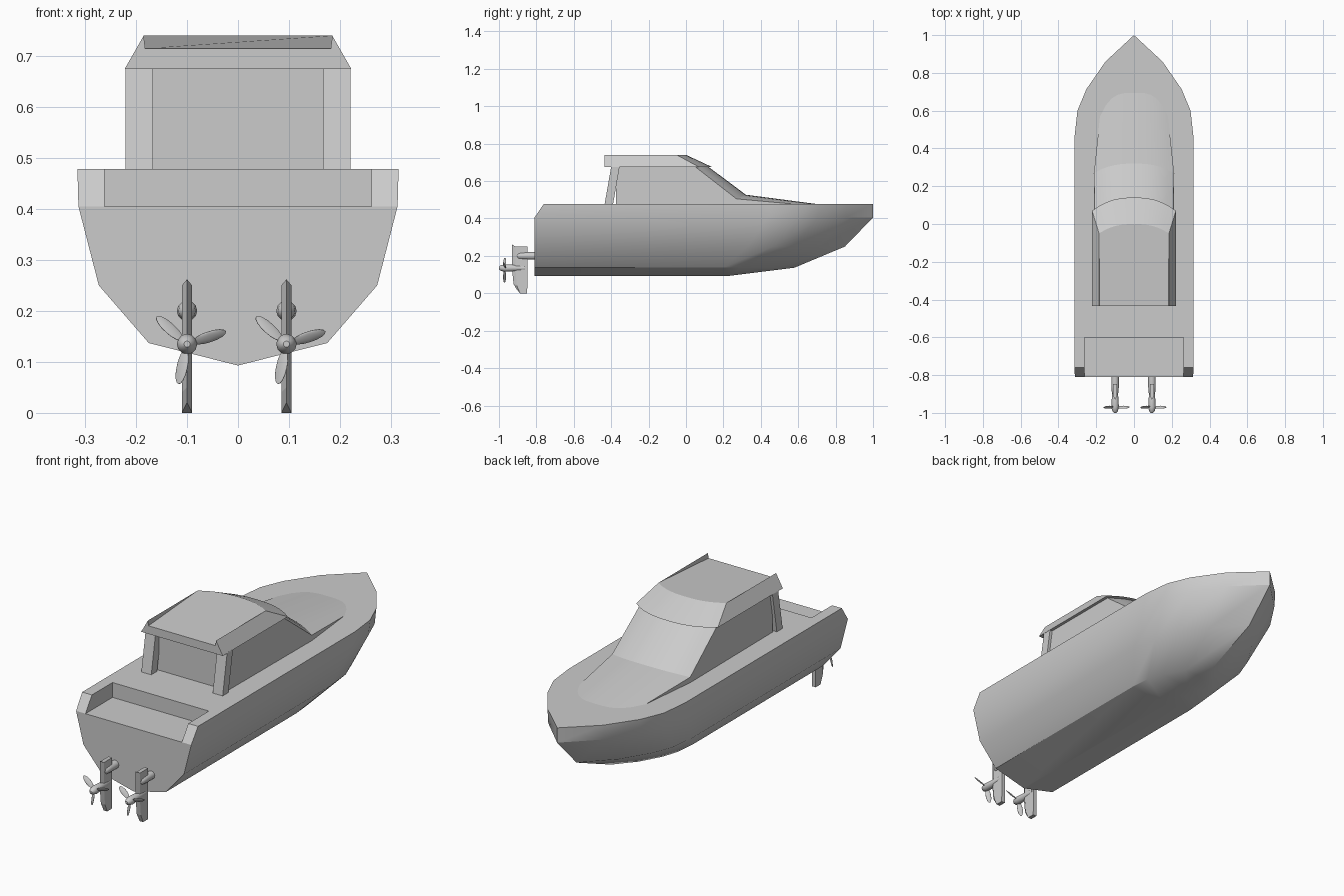
import bpy, bmesh
from math import radians, sin, cos, pi
from mathutils import Matrix

cube = bpy.data.objects.get("Cube")
if cube:
    bpy.data.objects.remove(cube, do_unlink=True)

GREY = (0.6, 0.6, 0.6, 1)
paint = bpy.data.materials.new("plain grey")
paint.use_nodes = True
paint.diffuse_color = GREY
shader = next(n for n in paint.node_tree.nodes if n.type == 'BSDF_PRINCIPLED')
shader.inputs["Base Color"].default_value = GREY


def finish(name, bm, angle=30):
    """Weld, orient and shade a mesh, then add it to the scene."""
    bmesh.ops.remove_doubles(bm, verts=bm.verts, dist=0.0005)
    bmesh.ops.recalc_face_normals(bm, faces=bm.faces)
    mesh = bpy.data.meshes.new(name)
    bm.to_mesh(mesh)
    bm.free()
    mesh.materials.append(paint)
    obj = bpy.data.objects.new(name, mesh)
    bpy.context.collection.objects.link(obj)
    bpy.ops.object.select_all(action='DESELECT')
    obj.select_set(True)
    bpy.context.view_layer.objects.active = obj
    bpy.ops.object.shade_smooth_by_angle(angle=radians(angle))
    return obj


def add_row(bm, points):
    return [bm.verts.new(p) for p in points]


def bridge(bm, a, b, closed=False):
    n = len(a)
    for i in range(n if closed else n - 1):
        j = (i + 1) % n
        bm.faces.new((a[i], a[j], b[j], b[i]))


# Hull: plan curves stacked from keel to deck edge
PLAN = [(1, 0), (0.95, 0.26), (0.8, 0.47), (0.48, 0.74), (0, 1)]
STERN, WELL_X, WELL_Y, FLOOR, DECK = -0.81, 0.262, -0.6, 0.405, 0.478


def hull_row(width, z, stern, start, end, end_z=None):
    end_z = z if end_z is None else end_z
    half = [(width, stern, z)]
    half += [(width * fx, start + (end - start) * t, z + (end_z - z) * t) for fx, t in PLAN]
    return half + [(-x, y, zz) for x, y, zz in reversed(half[:-1])]


bm = bmesh.new()
rows = [add_row(bm, hull_row(*level)) for level in (
    (0, 0.093, STERN, 0.23, 0.58, 0.137),
    (0.175, 0.137, STERN, 0.2, 0.58),
    (0.273, 0.25, STERN, 0.33, 0.85),
    (0.313, FLOOR, STERN, 0.44, 1.0),
    (0.315, DECK, -0.76, 0.46, 1.0))]
for lower, upper in zip(rows, rows[1:]):
    bridge(bm, lower, upper)
# Stern well: left and right sides, each as lip, rim, inner top and inner bottom
wells = []
for s in (1, -1):
    wells.append(add_row(bm, [(s * WELL_X, STERN, FLOOR), (s * WELL_X, -0.76, DECK),
                              (s * WELL_X, WELL_Y, DECK), (s * WELL_X, WELL_Y, FLOOR)]))
left, right = wells
bm.faces.new(rows[4] + [right[1], right[2], left[2], left[1]])
bm.faces.new([r[0] for r in rows[:4]] + [left[0], right[0]] + [r[-1] for r in rows[3:0:-1]])
for side, end in ((left, 0), (right, -1)):
    bm.faces.new((rows[3][end], rows[4][end], side[1], side[0]))
    bm.faces.new(side)
bm.faces.new((left[0], left[3], right[3], right[0]))
bm.faces.new((left[2], left[3], right[3], right[2]))
finish("hull", bm, 28)

# Cabin: bowed rows running from the rear panel over the windscreen to the nose
STEPS = [i / 6 - 1 for i in range(13)]


def bowed(width, y, bow, z, rise=0.0, power=2.5):
    pts = []
    for u in STEPS:
        b = 1 - abs(u) ** power
        pts.append((width * u, y + bow * b, z + rise * b))
    return pts


bm = bmesh.new()
cabin = [add_row(bm, r) for r in (
    bowed(0.207, -0.375, 0, 0.47),
    bowed(0.207, -0.375, 0, 0.68),
    bowed(0.207, 0.045, 0.07, 0.68),
    bowed(0.212, 0.27, 0.05, 0.505, 0.022),
    bowed(0.178, 0.59, 0.12, 0.476, 0, 3.5))]
for a, b in zip(cabin, cabin[1:]):
    bridge(bm, a, b)
for end, s in ((0, -1), (-1, 1)):
    foot = bm.verts.new((s * 0.212, 0.27, 0.47))
    bm.faces.new([r[end] for r in cabin] + [foot])
finish("cabin", bm, 25)

# Rear corner pillars, leaning forward
for side, s in (("left", 1), ("right", -1)):
    bm = bmesh.new()
    ends = []
    for y, z in ((-0.435, 0.477), (-0.4, 0.677)):
        ends.append(add_row(bm, [(s * 0.167, y, z), (s * 0.221, y, z),
                                 (s * 0.221, y + 0.045, z), (s * 0.167, y + 0.045, z)]))
    bridge(bm, *ends, closed=True)
    for e in ends:
        bm.faces.new(e)
    finish(side + "_pillar", bm)

# Roof: sloping eaves rise to a rim around a panel that drops to the rear
bm = bmesh.new()
REAR = -0.435
brow = add_row(bm, bowed(0.222, 0.07, 0.07, 0.675))
crest = add_row(bm, bowed(0.185, -0.05, 0.05, 0.74))
bridge(bm, brow, crest)
rear = {}
for s, end in ((-1, 0), (1, -1)):
    eave, rim, panel = add_row(bm, [(s * 0.222, REAR, 0.675), (s * 0.185, REAR, 0.74),
                                    (s * 0.182, REAR, 0.715)])
    bm.faces.new((eave, brow[end], crest[end], rim))
    bm.faces.new((rim, crest[end], panel))
    rear[s] = [eave, rim, panel]
bm.faces.new(rear[-1] + rear[1][::-1])
bm.faces.new(crest + [rear[1][2], rear[-1][2]])
bm.faces.new(brow + [rear[1][0], rear[-1][0]])
finish("roof", bm, 25)


# Stern drives
def lathe(name, x, z, profile, sides=12):
    """Turn (y, radius) points about a fore-and-aft axis."""
    bm = bmesh.new()
    rings = [add_row(bm, [(x + r * cos(2 * pi * i / sides), y, z + r * sin(2 * pi * i / sides))
                          for i in range(sides)]) for y, r in profile]
    for a, b in zip(rings, rings[1:]):
        bridge(bm, a, b, closed=True)
    bm.faces.new(rings[0])
    bm.faces.new(rings[-1])
    finish(name, bm, 35)


for side, x in (("left", 0.095), ("right", -0.1)):
    # Upright leg with a sharp trailing edge
    bm = bmesh.new()
    levels = []
    for back, front, zb, zf in ((-0.93, -0.848, 0.262, 0.25), (-0.93, -0.848, 0.13, 0.13),
                                (-0.922, -0.848, 0.05, 0.04), (-0.905, -0.85, 0.02, 0.0)):
        levels.append(add_row(bm, [(x, back, zb), (x + 0.01, back + 0.018, zf),
                                   (x + 0.01, front, zf), (x - 0.01, front, zf),
                                   (x - 0.01, back + 0.018, zf)]))
    for a, b in zip(levels, levels[1:]):
        bridge(bm, a, b, closed=True)
    bm.faces.new(levels[0])
    bm.faces.new(levels[-1])
    finish(side + "_drive_leg", bm, 15)

    lathe(side + "_drive_mount", x, 0.2,
          [(-0.905, 0.009), (-0.895, 0.017), (-0.86, 0.02), (-0.805, 0.02)])
    lathe(side + "_propeller_hub", x, 0.135,
          [(-1.0, 0.006), (-0.992, 0.014), (-0.97, 0.02), (-0.93, 0.018), (-0.86, 0.012)])

    # Three twisted blades
    bm = bmesh.new()
    for turn in (18, 138, 258):
        place = (Matrix.Translation((x, -0.97, 0.135)) @ Matrix.Rotation(-radians(turn), 4, 'Y')
                 @ Matrix.Translation((0.046, 0, 0)) @ Matrix.Rotation(radians(35), 4, 'X')
                 @ Matrix.Diagonal((0.036, 0.003, 0.013, 1)))
        bmesh.ops.create_uvsphere(bm, u_segments=10, v_segments=8, radius=1, matrix=place)
    finish(side + "_propeller_blades", bm, 60)
